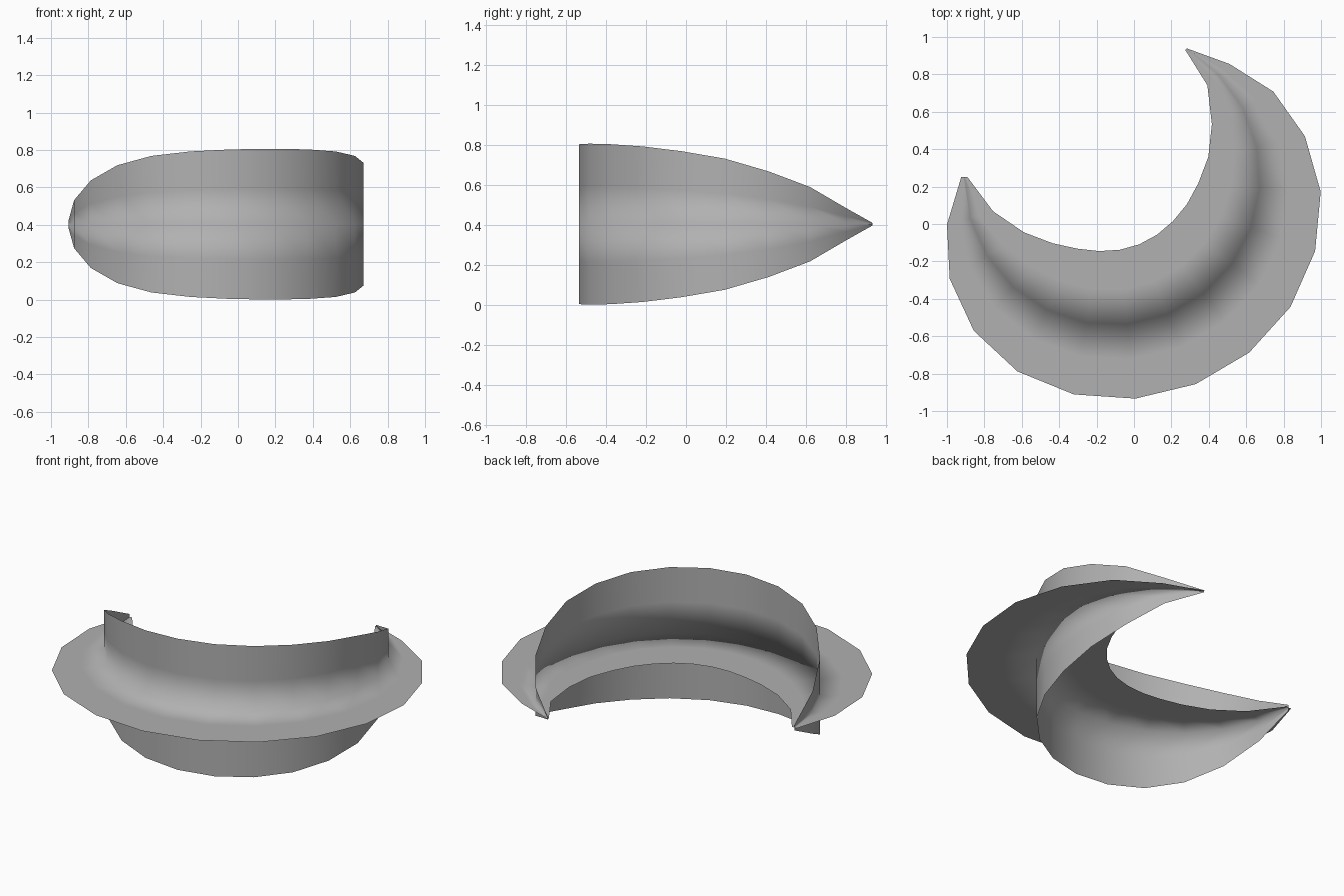
import bpy, bmesh, math

if "Cube" in bpy.data.objects:
    bpy.data.objects.remove(bpy.data.objects["Cube"])

# Crescent with a cross-shaped section: a thin horizontal sheet and a thin
# vertical sheet sharing a circular centre line and tapering to both tips.
CX, CY, CZ, R = -0.117, 0.25, 0.403, 0.79
START, STEP = 180, 16
HALF = [0.017, 0.1285, 0.234, 0.315, 0.365, 0.389, 0.40, 0.403,
        0.40, 0.389, 0.365, 0.328, 0.264, 0.186, 0.082, 0.006]

# Section profile: five points per sheet, the root point is shared
MID = 0.47
flat = [(1, 0), (MID, 0), (0, 0), (-MID, 0), (-1, 0)]
upright = [(0, 1), (0, MID), (0, 0), (0, -MID), (0, -1)]

bm = bmesh.new()


def ring(i, h):
    """One scaled section, keyed by profile point."""
    a = math.radians(START + STEP * i)
    return {p: bm.verts.new((CX + (R + h * p[0]) * math.cos(a),
                             CY + (R + h * p[0]) * math.sin(a),
                             CZ + h * p[1])) for p in set(flat + upright)}


# Sweep both sheets along the arc, facing up and outward
rings = [ring(i, h) for i, h in enumerate(HALF)]
for a, b in zip(rings, rings[1:]):
    for sheet in (flat, upright):
        for p, q in zip(sheet, sheet[1:]):
            f = bm.faces.new((a[p], b[p], b[q], a[q]))
            f.normal_update()
            mid = f.calc_center_median()
            facing = (f.normal.z if sheet is flat else
                      f.normal.x * (mid.x - CX) + f.normal.y * (mid.y - CY))
            if facing < 0:
                f.normal_flip()
            f.smooth = True

mesh = bpy.data.meshes.new("crescent_blade")
bm.to_mesh(mesh)
bm.free()
obj = bpy.data.objects.new("crescent_blade", mesh)
bpy.context.collection.objects.link(obj)

# Mid grey
mat = bpy.data.materials.new("mid_grey")
mat.diffuse_color = (0.44, 0.44, 0.44, 1)
mat.use_nodes = True
mat.node_tree.nodes["Principled BSDF"].inputs["Base Color"].default_value = mat.diffuse_color
mesh.materials.append(mat)
